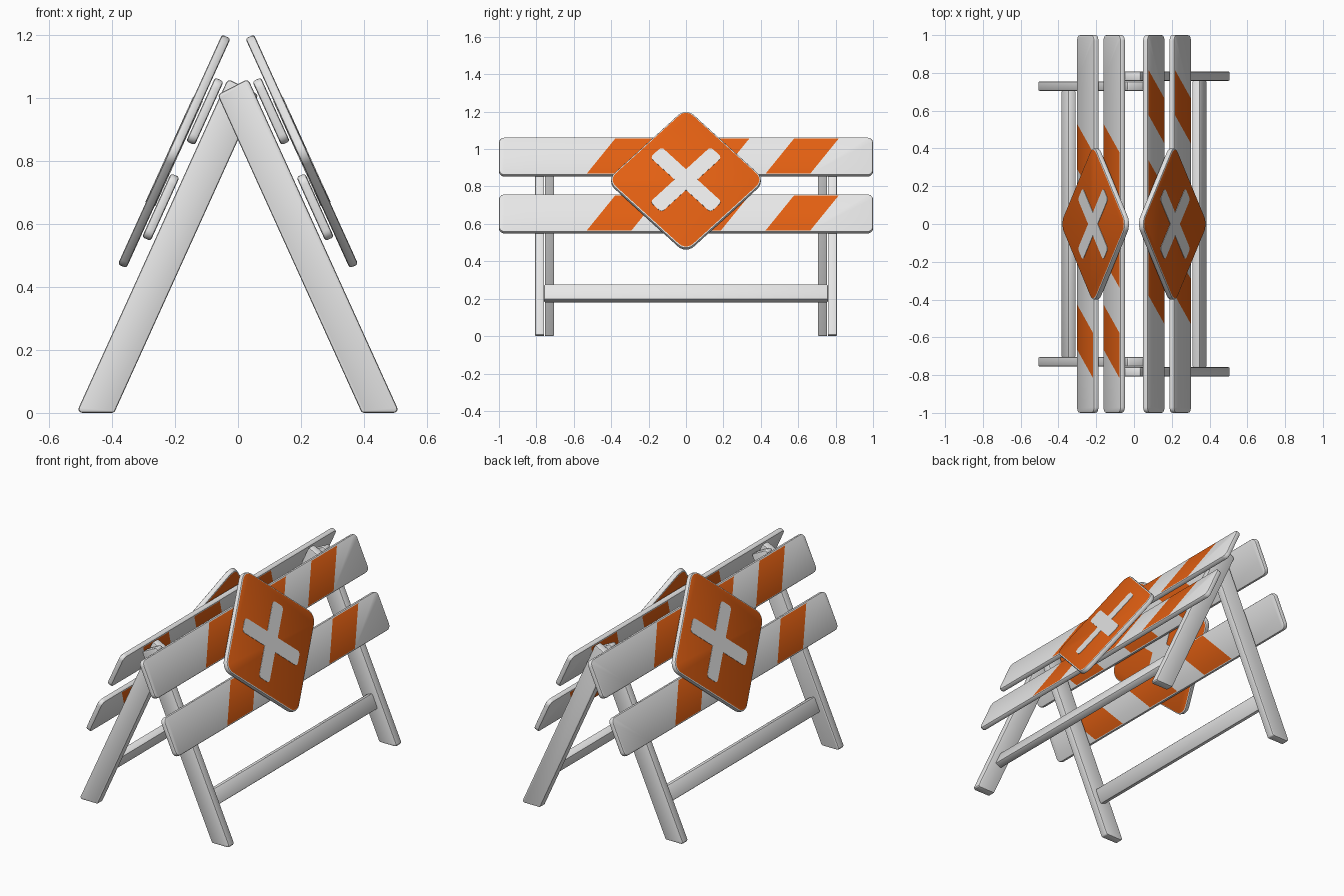
import bpy, bmesh, math
from mathutils import Matrix, Vector

if "Cube" in bpy.data.objects:
    bpy.data.objects.remove(bpy.data.objects["Cube"])

TILT = math.radians(24.4)
S, C, T = math.sin(TILT), math.cos(TILT), math.tan(TILT)


def material(name, rgb):
    m = bpy.data.materials.new(name)
    m.diffuse_color = (*rgb, 1)
    m.use_nodes = True
    m.node_tree.nodes["Principled BSDF"].inputs["Base Color"].default_value = m.diffuse_color
    return m


WHITE = material("white", (0.80, 0.80, 0.80))
ORANGE = material("safety orange", (0.76, 0.115, 0.006))


def rounded(points, radii, seg=6):
    """Fillet each convex corner of a counter-clockwise polygon."""
    out, n = [], len(points)
    for i, p in enumerate(points):
        p, r = Vector(p), radii[i]
        if r == 0:
            out.append(p)
            continue
        a = (Vector(points[i - 1]) - p).normalized()
        b = (Vector(points[(i + 1) % n]) - p).normalized()
        half = a.angle(b) / 2
        centre = p + (a + b).normalized() * r / math.sin(half)
        start = p + a * r / math.tan(half) - centre
        turn = math.pi - 2 * half
        for k in range(seg + 1):
            t = turn * k / seg
            out.append(centre + Matrix.Rotation(t, 2) @ start)
    return out


def plate(name, outline, thick, matrix, bevel=0.008, cuts=(), paint=None):
    """Extrude an outline, bevel its rims, cut and paint both flat faces."""
    bm = bmesh.new()
    f = bm.faces.new([bm.verts.new((p[0], p[1], -thick / 2)) for p in outline])
    ext = bmesh.ops.extrude_face_region(bm, geom=[f])["geom"]
    bmesh.ops.translate(bm, vec=(0, 0, thick),
                        verts=[v for v in ext if isinstance(v, bmesh.types.BMVert)])
    bmesh.ops.recalc_face_normals(bm, faces=bm.faces)
    if bevel:
        rims = [e for e in bm.edges if abs(e.verts[0].co.z - e.verts[1].co.z) < 1e-6]
        bmesh.ops.bevel(bm, geom=rims, offset=bevel, segments=2, profile=0.5, affect='EDGES')
    for co, no in cuts:
        bmesh.ops.bisect_plane(bm, geom=bm.verts[:] + bm.edges[:] + bm.faces[:],
                               plane_co=co, plane_no=no)
    bm.normal_update()
    for f in bm.faces:
        f.smooth = True
        if paint and abs(f.normal.z) > 0.99 and paint(f.calc_center_median()):
            f.material_index = 1
    bm.transform(matrix)
    bmesh.ops.recalc_face_normals(bm, faces=bm.faces)
    me = bpy.data.meshes.new(name)
    bm.to_mesh(me)
    bm.free()
    me.materials.append(WHITE)
    me.materials.append(ORANGE)
    ob = bpy.data.objects.new(name, me)
    bpy.context.collection.objects.link(ob)
    bpy.context.view_layer.objects.active = ob
    ob.select_set(True)
    bpy.ops.object.shade_smooth_by_angle(angle=math.radians(25))
    ob.select_set(False)
    return ob


def rect(w, h):
    return [(-w, -h), (w, -h), (w, h), (-w, h)]


def slope(x, z, out=0.0):
    """Frame on the +x slope: u along y, v up the slope, w outward."""
    return Matrix(((0, -S, C, x + out * C), (1, 0, 0, 0), (0, C, S, z + out * S), (0, 0, 0, 1)))


# Diagonal stripe rule for the boards
SHEAR, STEP, FIRST = 0.74, 0.239, -0.693
stripe_cuts = [((FIRST + STEP * i, 0, 0), (1, -SHEAR, 0)) for i in range(7)]


def is_orange(p):
    return math.floor((p.x - SHEAR * p.y - FIRST) / STEP) % 2 == 1


# Outlines
board = rounded(rect(1.0, 0.111), [0.03] * 4)
d = 0.425
sign = rounded([(0, -d), (d, 0), (0, d), (-d, 0)], [0.06] * 4)
L, w = 0.228, 0.043
arm = [(L, -w), (L, w), (w, w)]                  # one arm, repeated four times
cross = rounded([Matrix.Rotation(math.radians(45 + 90 * k), 2) @ Vector(p)
                 for k in range(4) for p in arm], [0.02, 0.02, 0] * 4)
leg = [(0.393, 0), (0.513, 0), (0.513 - T * 1.06, 1.06), (0.393 - T * 1.01, 1.01)]
leg = rounded(leg, [0.012] * 4, 3)
bar = rounded(rect(0.045, 0.0225), [0.008] * 4, 2)

for side, turn, leg_y in (("right", 0, 0.783), ("left", math.pi, 0.730)):
    R = Matrix.Rotation(turn, 4, 'Z')
    # Striped boards
    plate(side + "_upper_board", board, 0.03, R @ slope(0.105, 0.957), cuts=stripe_cuts, paint=is_orange)
    plate(side + "_lower_board", board, 0.03, R @ slope(0.245, 0.653), cuts=stripe_cuts, paint=is_orange)
    # Diamond sign with a painted cross on both faces
    plate(side + "_diamond_sign", sign, 0.03, R @ slope(0.2025, 0.83), paint=lambda p: True)
    for face, out in (("outer", 0.015), ("inner", -0.015)):
        plate(f"{side}_{face}_cross", cross, 0.004, R @ slope(0.2025, 0.83, out), bevel=0)
    # Legs: profile in x-z, thickness along y
    for end, y in (("front", -leg_y), ("back", leg_y)):
        M = Matrix(((1, 0, 0, 0), (0, 0, -1, y), (0, 1, 0, 0), (0, 0, 0, 1)))
        plate(f"{side}_{end}_leg", leg, 0.05, R @ Matrix.Translation((0, 0, 0)) @ M, bevel=0.007)
    # Crossbar between the two legs
    M = Matrix(((-S, C, 0, 0.347), (0, 0, 1, 0), (C, S, 0, 0.228), (0, 0, 0, 1)))
    plate(side + "_crossbar", bar, 2 * (leg_y - 0.025), R @ M, bevel=0.004)
